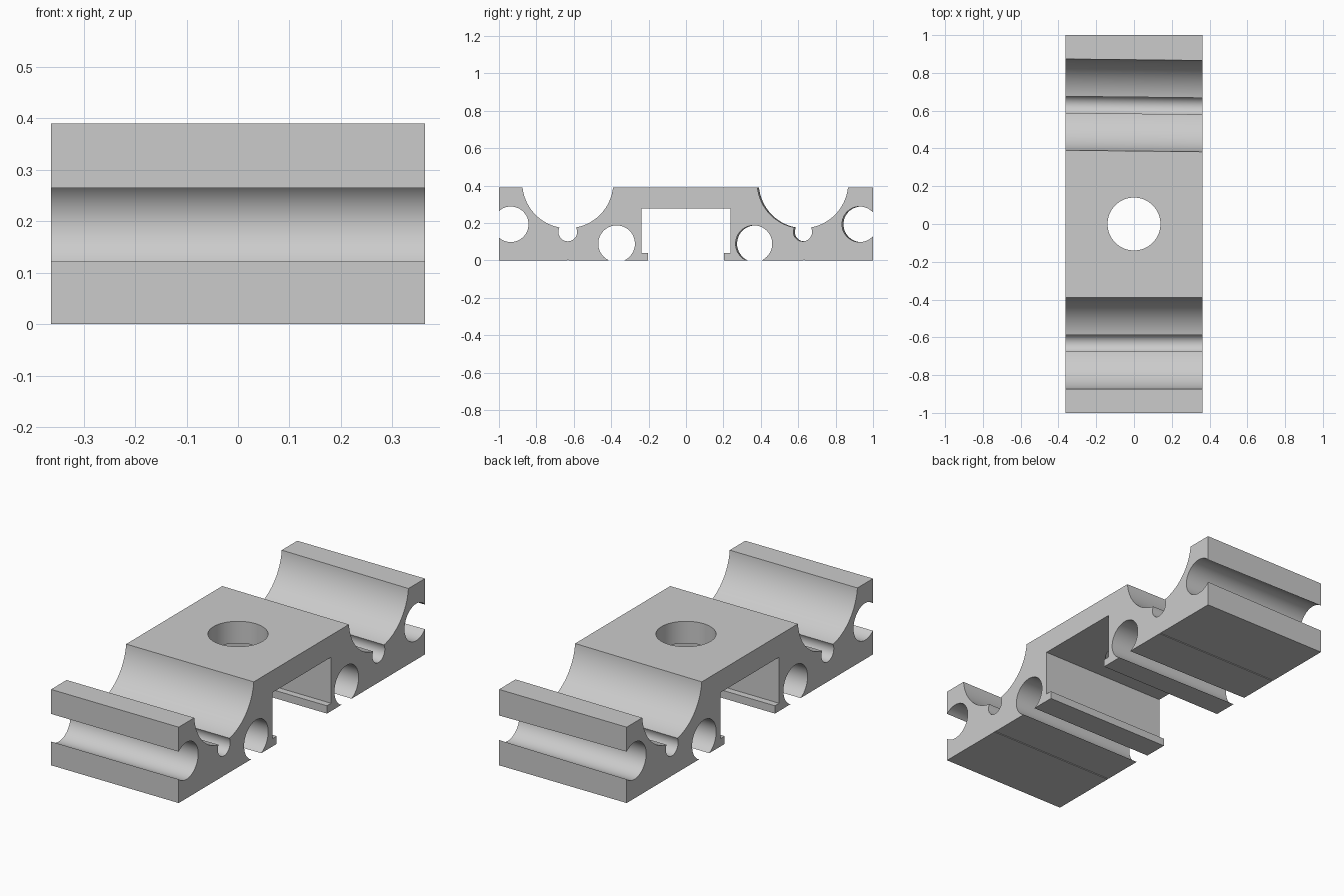
import bpy, bmesh
from math import sin, cos, asin, acos, pi, sqrt

if "Cube" in bpy.data.objects:
    bpy.data.objects.remove(bpy.data.objects["Cube"])

HALF_X = 0.363   # half length of the extrusion
TOP = 0.39


def arc(cy, cz, r, a0, a1, n):
    """Arc points; angle 0 = outward (+y), pi/2 = up."""
    return [(cy + r * cos(a0 + (a1 - a0) * i / n),
             cz + r * sin(a0 + (a1 - a0) * i / n)) for i in range(n + 1)]


def half_profile(s):
    """Outer half of the section (y > 0), from top centre out and back underneath.
    s slides the grooves sideways."""
    # large cradle groove with a small round relief at its bottom
    cy, cz, R = 0.632 + s, 0.415, 0.243
    sz, r = 0.152, 0.05
    d = cz - sz
    a = acos((d * d + R * R - r * r) / (2 * d * R))
    b = asin(R * sin(a) / r)
    t = asin((cz - TOP) / R)
    pts = arc(cy, cz, R, -pi + t, -pi / 2 - a, 32)
    pts += arc(cy, sz, r, pi / 2 + b, 2.5 * pi - b, 28)[1:]
    pts += arc(cy, cz, R, -pi / 2 + a, -t, 32)[1:]
    pts.append((1, TOP))
    # round channel opening through the outer face
    oy, oz, q = 0.937 + s, 0.193, 0.095
    g = acos((1 - oy) / q)
    pts += arc(oy, oz, q, g, 2 * pi - g, 48)
    pts.append((1, 0))
    # hairline mark underneath
    pts += [(0.635, 0), (0.632, 0.005), (0.629, 0)]
    # round channel opening through the underside
    iz, q = 0.089, 0.098
    h = acos(iz / q)
    pts += arc(0.371 + s, iz, q, -pi / 2 + h, 1.5 * pi - h, 48)
    # retaining lip and central slot
    pts += [(0.204, 0), (0.204, 0.04), (0.238, 0.04), (0.238, 0.277)]
    return pts


def section(s):
    left = [(-y, z) for y, z in reversed(half_profile(0))]
    return half_profile(s) + left


# clamp body: section swept along x, the +y grooves running slightly askew
bm = bmesh.new()
ends = [[bm.verts.new((x, y, z)) for y, z in section(s)]
        for x, s in ((-HALF_X, 0.0), (HALF_X, -0.008))]
n = len(ends[0])
for i in range(n):
    j = (i + 1) % n
    bm.faces.new((ends[0][i], ends[0][j], ends[1][j], ends[1][i]))
bm.faces.new(ends[0])
bm.faces.new(ends[1][::-1])
bmesh.ops.recalc_face_normals(bm, faces=bm.faces)
mesh = bpy.data.meshes.new("clamp_body")
bm.to_mesh(mesh)
bm.free()
body = bpy.data.objects.new("clamp_body", mesh)
bpy.context.collection.objects.link(body)

# bolt hole through the middle
bpy.ops.mesh.primitive_cylinder_add(vertices=96, radius=0.14, depth=0.4,
                                    location=(0, 0, 0.36))
cutter = bpy.context.object
cutter.name = "bolt_hole_cutter"
cutter.hide_render = True
cutter.display_type = 'WIRE'
mod = body.modifiers.new("bolt_hole", 'BOOLEAN')
mod.operation = 'DIFFERENCE'
mod.solver = 'EXACT'
mod.object = cutter

bpy.ops.object.select_all(action='DESELECT')
bpy.context.view_layer.objects.active = body
body.select_set(True)
bpy.ops.object.modifier_apply(modifier=mod.name)
bpy.data.objects.remove(cutter)
bpy.ops.object.shade_smooth_by_angle(angle=0.5)
